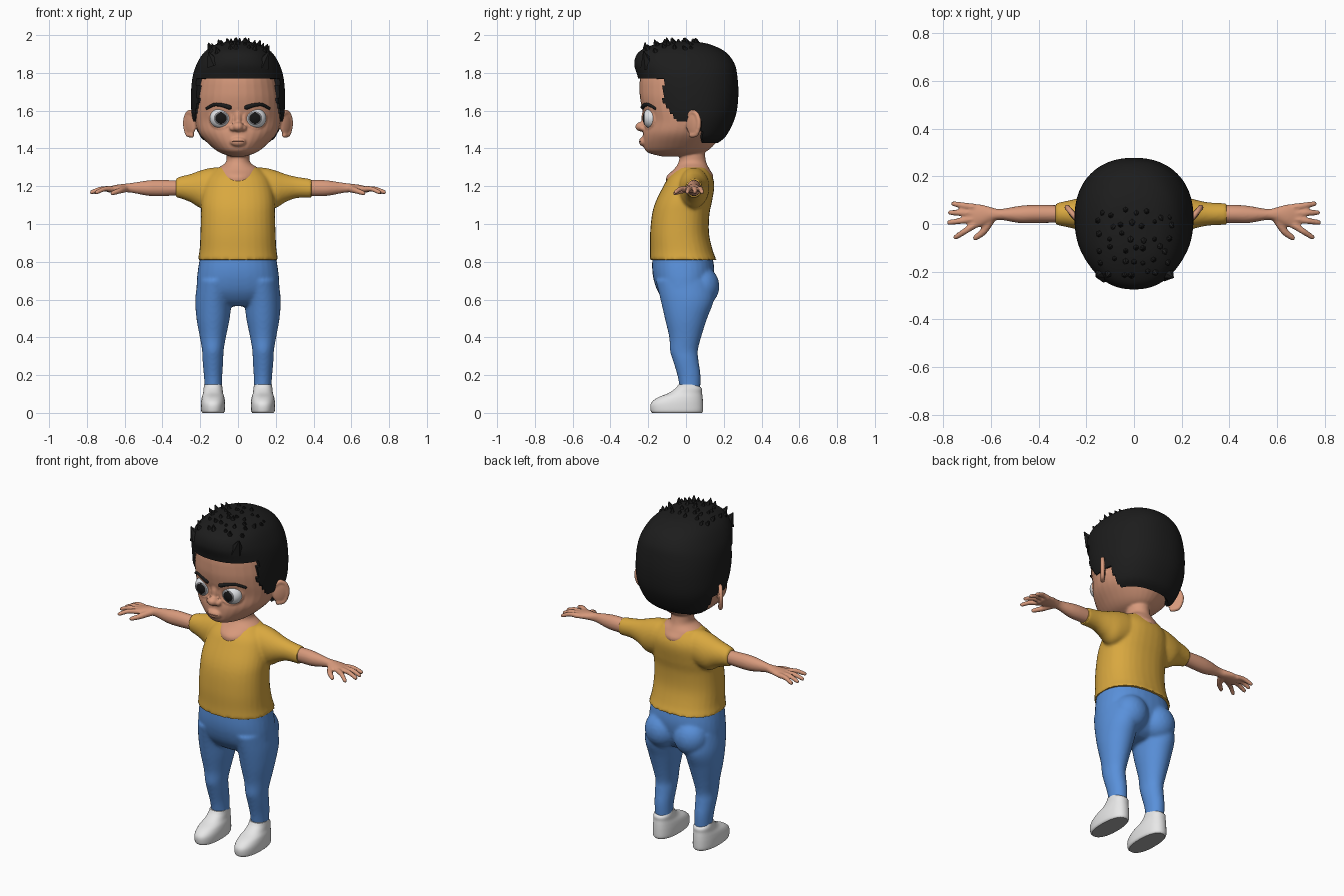
import bpy, bmesh, math, random
from mathutils import Matrix, Vector

random.seed(4)
cube = bpy.data.objects.get("Cube")
if cube:
    bpy.data.objects.remove(cube, do_unlink=True)


def material(name, *rgb):
    m = bpy.data.materials.new(name)
    m.use_nodes = True
    m.diffuse_color = (*rgb, 1)
    m.node_tree.nodes["Principled BSDF"].inputs["Base Color"].default_value = (*rgb, 1)
    return m


SKIN = material("skin", .68, .32, .2)
HAIR = material("black_hair", .012, .012, .012)
SHIRT = material("yellow_cloth", .69, .39, .05)
DENIM = material("blue_cloth", .1, .28, .7)
SHOE = material("white_shoe", .8, .8, .8)
SOLE = material("grey_sole", .4, .4, .4)
WHITE = material("eye_white", .8, .82, .85)
IRIS = material("grey_iris", .2, .2, .21)
PUPIL = material("black_pupil", .008, .008, .008)
LIP = material("brown_lip", .36, .14, .09)


def catmull(rows, steps):
    """Smooth curve through rows of numbers."""
    out = []
    for i in range(len(rows) - 1):
        a, b, c, d = (rows[max(0, min(len(rows) - 1, i + k))] for k in (-1, 0, 1, 2))
        for s in range(steps):
            t = s / steps
            out.append([q + t * (r - p) / 2 + t * t * (p - 2.5 * q + 2 * r - w / 2)
                        + t ** 3 * (1.5 * (q - r) + (w - p) / 2)
                        for p, q, r, w in zip(a, b, c, d)])
    return out + [list(rows[-1])]


def loft(bm, rows, axis="z", side=1, power=2, segs=32, steps=5):
    """Rows: position along axis, centre u, half width u, low v, high v."""
    rings = []
    for h, uc, ru, lo, hi in catmull(rows, steps):
        ring = []
        for k in range(segs):
            c, s = (math.copysign(abs(f) ** (2 / power), f) for f in
                    (math.cos(math.tau * k / segs), math.sin(math.tau * k / segs)))
            u, v = uc + ru * c, (lo + hi) / 2 + (hi - lo) / 2 * s
            ring.append(bm.verts.new((side * u, v, h) if axis == "z" else (side * h, u, v)))
        rings.append(ring)
    for a, b in zip(rings, rings[1:]):
        for k in range(segs):
            bm.faces.new((a[k], a[k - 1], b[k - 1], b[k]))
    bm.faces.new(rings[0])
    bm.faces.new(rings[-1])


def ball(bm, centre, radii, turn=0):
    m = Matrix.Translation(centre) @ Matrix.Rotation(turn, 4, "Z") @ Matrix.Diagonal((*radii, 1))
    bmesh.ops.create_icosphere(bm, subdivisions=3, radius=1, matrix=m)


def chain(bm, points, r0, r1, count=10):
    """Tapered finger-like strand made of overlapping balls."""
    path = catmull(points, count)
    for i, p in enumerate(path):
        r = r0 + (r1 - r0) * i / (len(path) - 1)
        bmesh.ops.create_icosphere(bm, subdivisions=2, radius=r, matrix=Matrix.Translation(p))


def finish(name, bm, mats, voxel=0, smooth=4, solid=0, angle=40):
    bmesh.ops.recalc_face_normals(bm, faces=bm.faces)
    mesh = bpy.data.meshes.new(name)
    bm.to_mesh(mesh)
    bm.free()
    for m in mats:
        mesh.materials.append(m)
    ob = bpy.data.objects.new(name, mesh)
    bpy.context.collection.objects.link(ob)
    if voxel:
        mod = ob.modifiers.new("fuse", "REMESH")
        mod.mode, mod.voxel_size = "VOXEL", voxel
        mod = ob.modifiers.new("soften", "SMOOTH")
        mod.factor, mod.iterations = .5, smooth
    if solid:
        mod = ob.modifiers.new("thickness", "SOLIDIFY")
        mod.thickness, mod.offset = solid, -1
    if ob.modifiers:
        graph = bpy.context.evaluated_depsgraph_get()
        mesh = bpy.data.meshes.new_from_object(ob.evaluated_get(graph))
        ob.modifiers.clear()
        ob.data = mesh
        if len(mats) == 1:
            mesh.materials.clear()
            mesh.materials.append(mats[0])
    mesh.shade_smooth()
    mesh.set_sharp_from_angle(angle=math.radians(angle))
    return ob


def face_y(x, depth=.22):
    return -depth * math.sqrt(max(0, 1 - (x / .232) ** 2))


# Skin: head, neck, ears, nose, lips, arms and hands fused together
bm = bmesh.new()
loft(bm, [(1.358, 0, .04, -.13, .02), (1.38, 0, .1, -.205, .1), (1.42, 0, .152, -.226, .15),
          (1.48, 0, .206, -.228, .19), (1.55, 0, .229, -.217, .22), (1.62, 0, .232, -.235, .24),
          (1.7, 0, .226, -.246, .25), (1.8, 0, .2, -.235, .23), (1.88, 0, .13, -.16, .16)])
loft(bm, [(1.2, 0, .1, -.1, .12), (1.25, 0, .108, -.104, .145), (1.29, 0, .112, -.064, .125),
          (1.325, 0, .066, -.04, .108), (1.37, 0, .06, -.035, .1), (1.43, 0, .06, -.04, .1)])
ball(bm, (0, -.235, 1.515), (.03, .034, .026))
ball(bm, (0, -.22, 1.56), (.018, .016, .05))
ball(bm, (0, -.225, 1.436), (.042, .024, .026))
for s in (1, -1):
    ball(bm, (s * .026, -.228, 1.508), (.02, .02, .017))
    # ear disc with raised rim
    flare = Vector((s * .64, .77, 0))
    ear = Vector((s * .253, .037, 1.53))
    ball(bm, ear, (.046, .014, .064), math.atan2(flare.y, flare.x))
    chain(bm, [ear + flare * .042 * math.cos(a) + Vector((0, 0, .064 * math.sin(a)))
               for a in (-1.9, -1, 0, .8, 1.6, 2.3)], .013, .013, 6)
    # eyelid rim
    lid = []
    for k in range(25):
        a = math.tau * k / 24
        x = .09 + .057 * math.cos(a)
        lid.append((s * x, face_y(x) + .002, 1.56 + .051 * math.sin(a)))
    chain(bm, lid, .009, .009, 1)
    # arm and palm
    loft(bm, [(.2, .04, .036, 1.15, 1.23), (.33, .042, .037, 1.15, 1.231),
              (.42, .042, .038, 1.147, 1.234), (.48, .04, .036, 1.15, 1.23),
              (.56, .04, .023, 1.165, 1.218), (.6, .04, .031, 1.168, 1.213),
              (.64, .036, .046, 1.168, 1.208), (.675, .032, .052, 1.166, 1.2),
              (.69, .032, .046, 1.168, 1.194)], "x", s)
    for base, tip in (((.67, -.005), (.747, -.055)), ((.68, .02), (.775, .006)),
                      ((.68, .045), (.77, .048)), ((.67, .07), (.757, .085))):
        mid = [(p + q) / 2 for p, q in zip(base, tip)]
        chain(bm, [(s * base[0], base[1], 1.185), (s * mid[0], mid[1], 1.185),
                   (s * tip[0], tip[1], 1.168)], .016, .0115, 7)
    chain(bm, [(s * .6, .02, 1.185), (s * .63, -.03, 1.175), (s * .665, -.058, 1.163)], .02, .012)
finish("head_and_arms", bm, [SKIN], .006, 4)

# Shirt: the right sleeve is shorter than the left
bm = bmesh.new()
loft(bm, [(.81, 0, .214, -.192, .162), (.86, 0, .204, -.19, .142), (.95, 0, .199, -.19, .122),
          (1.05, 0, .196, -.18, .124), (1.12, 0, .195, -.16, .138), (1.2, 0, .182, -.12, .15),
          (1.25, 0, .16, -.09, .14), (1.3, 0, .11, -.04, .11)], power=2.3)
for s, cuff in ((1, .39), (-1, .33)):
    loft(bm, [(.06, .042, .08, 1.1, 1.3), (.14, .042, .082, 1.09, 1.298),
              (.2, .042, .076, 1.085, 1.283), (.25, .042, .062, 1.115, 1.265),
              (.31, .042, .049, 1.137, 1.25), (cuff, .042, .045, 1.138, 1.238)], "x", s)
finish("shirt", bm, [SHIRT], .009, 4)

# Trousers: hips, buttocks and both legs
bm = bmesh.new()
loft(bm, [(.83, 0, .2, -.178, .14), (.76, 0, .212, -.179, .15), (.7, 0, .218, -.17, .145),
          (.64, 0, .215, -.148, .13), (.59, 0, .17, -.11, .1), (.565, 0, .1, -.07, .06)], power=2.3)
for s in (1, -1):
    ball(bm, (s * .095, .085, .67), (.1, .092, .105))
    loft(bm, [(.7, .115, .1, -.16, .14), (.6, .129, .097, -.135, .148), (.5, .132, .088, -.112, .112),
              (.4, .133, .069, -.089, .08), (.33, .133, .057, -.085, .063),
              (.28, .133, .055, -.07, .066), (.2, .132, .049, -.046, .077),
              (.12, .13, .045, -.03, .075), (.1, .13, .04, -.02, .07)], side=s)
finish("trousers", bm, [DENIM], .009, 5)

# Shoes with flat grey soles
for s, label in ((1, "left"), (-1, "right")):
    bm = bmesh.new()
    loft(bm, [(0, .132, .056, -.178, .083), (.012, .132, .063, -.187, .09), (.05, .132, .064, -.186, .09),
              (.08, .132, .06, -.152, .088), (.105, .132, .053, -.092, .085),
              (.13, .132, .05, -.056, .083), (.15, .132, .047, -.04, .06)], side=s, power=2.3)
    bm.normal_update()
    for f in bm.faces:
        f.material_index = int(f.calc_center_median().z < .0005)
    finish(label + "_shoe", bm, [SHOE, SOLE])

# Eyeballs with iris and pupil, and eyebrows
for s, label in ((1, "left"), (-1, "right")):
    bm = bmesh.new()
    place = Matrix.Translation((s * .09, -.18, 1.56)) @ Matrix.Diagonal((.059, .05, .056, 1))
    bmesh.ops.create_uvsphere(bm, u_segments=32, v_segments=36, radius=1,
                              matrix=place @ Matrix.Rotation(math.pi / 2, 4, "X"))
    for f in bm.faces:
        c = f.calc_center_median()
        r = math.hypot(c.x - s * .09, c.z - 1.56)
        if c.y < -.18:
            f.material_index = 2 if r < .03 else 1 if r < .036 else 0
    finish(label + "_eye", bm, [WHITE, IRIS, PUPIL])
    bm = bmesh.new()
    chain(bm, [(s * x, face_y(x, .232), z) for x, z in
               ((.045, 1.618), (.085, 1.63), (.125, 1.632), (.165, 1.612))], .014, .009, 8)
    finish(label + "_eyebrow", bm, [HAIR], .005, 3)

# Mouth line
bm = bmesh.new()
ball(bm, (0, -.241, 1.436), (.032, .009, .004))
finish("mouth", bm, [LIP])

# Hair cap, opened at the face and around the ears
bm = bmesh.new()
loft(bm, [(1.43, 0, .17, -.1, .17), (1.47, 0, .21, -.15, .215), (1.57, 0, .243, -.2, .262),
          (1.68, 0, .249, -.235, .277), (1.78, 0, .24, -.256, .272), (1.85, 0, .217, -.274, .256),
          (1.91, 0, .178, -.25, .21), (1.95, 0, .12, -.17, .13), (1.966, 0, .05, -.09, .05)],
     power=2.25, segs=96, steps=8)


def is_bare(c):
    if c.z > 1.768:
        return False
    if c.z > 1.65:
        return c.y < -.12
    if c.z > 1.54:
        return c.y < -.12 + (1.65 - c.z) * .65
    return c.y < .085 or c.z < 1.431


bmesh.ops.delete(bm, geom=[f for f in bm.faces if is_bare(f.calc_center_median())], context="FACES")
finish("hair_cap", bm, [HAIR], solid=.03)

# Spiky tufts over the crown and fringe
bm = bmesh.new()
for row in range(6):
    for col in range(-3, 4):
        x = col * .045 + random.uniform(-.015, .015)
        y = -.2 + row * .05 + random.uniform(-.015, .015)
        z = 1.962 - 1.7 * x * x - 1.1 * (y + .03) ** 2
        lean = Matrix.Rotation(random.uniform(0, .5), 4, "X") @ Matrix.Rotation(x * 3, 4, "Y")
        bmesh.ops.create_cone(bm, cap_ends=True, segments=6, radius1=.042, radius2=.002,
                              depth=random.uniform(.07, .1),
                              matrix=Matrix.Translation((x, y, z - .012)) @ lean)
finish("hair_tufts", bm, [HAIR], angle=20)
